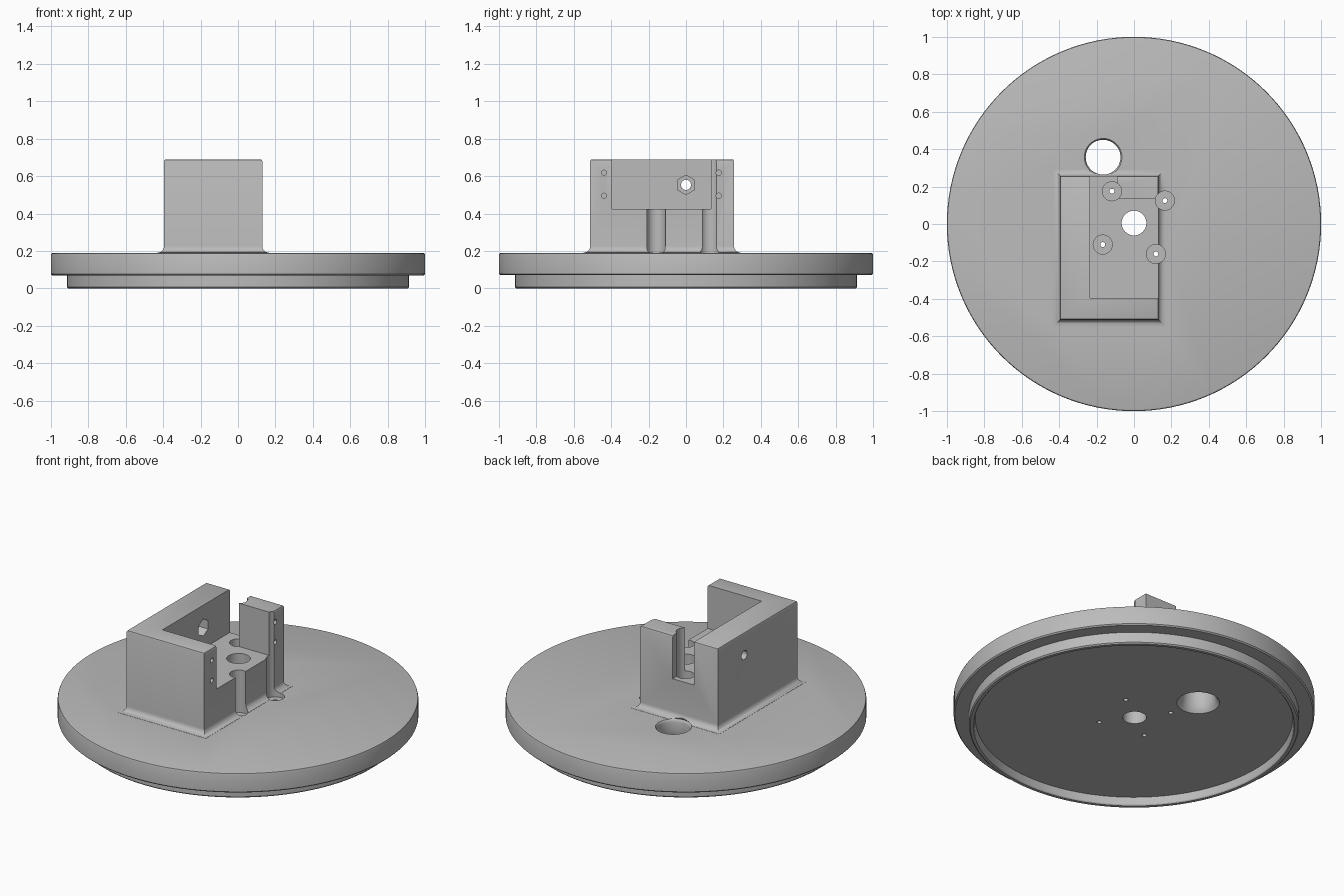
import bpy, bmesh, math
from mathutils import Matrix

if "Cube" in bpy.data.objects:
    bpy.data.objects.remove(bpy.data.objects["Cube"], do_unlink=True)

grey = bpy.data.materials.new("plain grey")
grey.use_nodes = True
colour = (0.5, 0.5, 0.5, 1)
grey.diffuse_color = colour
grey.node_tree.nodes["Principled BSDF"].inputs["Base Color"].default_value = colour


def stack(name, loops, matrix=Matrix()):
    """Closed solid skinned through matching loops, capped at both ends."""
    bm = bmesh.new()
    rings = [[bm.verts.new(p) for p in loop] for loop in loops]
    n = len(rings[0])
    for a, b in zip(rings, rings[1:]):
        for i in range(n):
            j = (i + 1) % n
            bm.faces.new((a[i], a[j], b[j], b[i]))
    bm.faces.new(rings[0])
    bm.faces.new(rings[-1])
    bm.transform(matrix)
    bmesh.ops.recalc_face_normals(bm, faces=bm.faces)
    mesh = bpy.data.meshes.new(name)
    bm.to_mesh(mesh)
    bm.free()
    mesh.materials.append(grey)
    obj = bpy.data.objects.new(name, mesh)
    bpy.context.collection.objects.link(obj)
    return obj


def lathe(name, profile, sides, matrix=Matrix()):
    turns = [2 * math.pi * i / sides for i in range(sides)]
    return stack(name, [[(r * math.cos(t), r * math.sin(t), z) for t in turns]
                        for r, z in profile], matrix)


def combine(target, tool, operation):
    mod = target.modifiers.new(tool.name, "BOOLEAN")
    mod.operation, mod.solver, mod.object = operation, "EXACT", tool
    bpy.context.view_layer.objects.active = target
    bpy.ops.object.modifier_apply(modifier=mod.name)
    bpy.data.objects.remove(tool, do_unlink=True)


def at(x, y, z=0):
    return Matrix.Translation((x, y, z))


def along_x(x, y, z):
    return at(x, y, z) @ Matrix.Rotation(math.pi / 2, 4, "Y")


# Stepped round base with a shallow recess underneath
base = lathe("mounting_base", [
    (0.88, 0.05), (0.885, 0.006), (0.89, 0), (0.908, 0), (0.915, 0.007),
    (0.915, 0.07), (0.993, 0.07), (1, 0.077), (1, 0.178), (0.997, 0.187), (0.988, 0.19)], 128)

# Block flaring into the base, with a softened top rim
flare = 0.035
levels = [(flare, 0.12)]
for i in range(7):
    t = math.pi / 2 * i / 6
    levels.append((flare * (1 - math.sin(t)), 0.191 + flare * (1 - math.cos(t))))
levels += [(0, 0.68), (-0.003, 0.687), (-0.01, 0.69)]
x0, x1, y0, y1 = -0.395, 0.13, -0.512, 0.257
block = stack("block", [[(x0 - d, y0 - d, z), (x1 + d, y0 - d, z),
                         (x1 + d, y1 + d, z), (x0 - d, y1 + d, z)] for d, z in levels])
combine(base, block, "UNION")

# Open pocket with a slot through the back
outline = [(-0.235, -0.395), (0.5, -0.395), (0.5, 0.135),
           (-0.09, 0.135), (-0.09, 0.5), (-0.235, 0.5)]
pocket = stack("pocket", [[(x, y, z) for x, y in outline] for z in (0.425, 1)])
combine(base, pocket, "DIFFERENCE")

# Counterbored screw holes
for x, y in ((-0.118, 0.175), (0.165, 0.125), (-0.167, -0.11), (0.117, -0.16)):
    screw = lathe("screw_hole", [(0.013, -1), (0.013, 0.165), (0.051, 0.165), (0.051, 1)],
                  32, at(x, y))
    combine(base, screw, "DIFFERENCE")

# Shaft hole and flared cable hole
combine(base, lathe("shaft_hole", [(0.066, -1), (0.066, 1)], 48, at(0, 0.005)), "DIFFERENCE")
cable = [(0.13, -0.1), (0.12, 0.049), (0.107, 0.065), (0.097, 0.09), (0.093, 0.12),
         (0.093, 0.175), (0.096, 0.185), (0.102, 0.192), (0.093, 0.2), (0.093, 0.4)]
combine(base, lathe("cable_hole", cable, 48, at(-0.165, 0.357)), "DIFFERENCE")

# Cross bolt hole with a hexagonal nut seat
combine(base, lathe("bolt_hole", [(0.027, -0.2), (0.027, 0.2)], 32,
                    along_x(-0.32, 0, 0.553)), "DIFFERENCE")
combine(base, lathe("nut_seat", [(0.052, -0.06), (0.052, 0.06)], 6,
                    along_x(-0.235, 0, 0.553)), "DIFFERENCE")

# Pilot holes in the open side faces
for y in (-0.438, 0.175):
    for z in (0.495, 0.618):
        combine(base, lathe("pilot_hole", [(0.014, -0.1), (0.014, 0.1)], 16,
                            along_x(0.13, y, z)), "DIFFERENCE")

# Smooth curves while keeping edges crisp
bpy.ops.object.select_all(action="DESELECT")
base.select_set(True)
bpy.context.view_layer.objects.active = base
bpy.ops.object.shade_smooth_by_angle(angle=math.radians(32))
